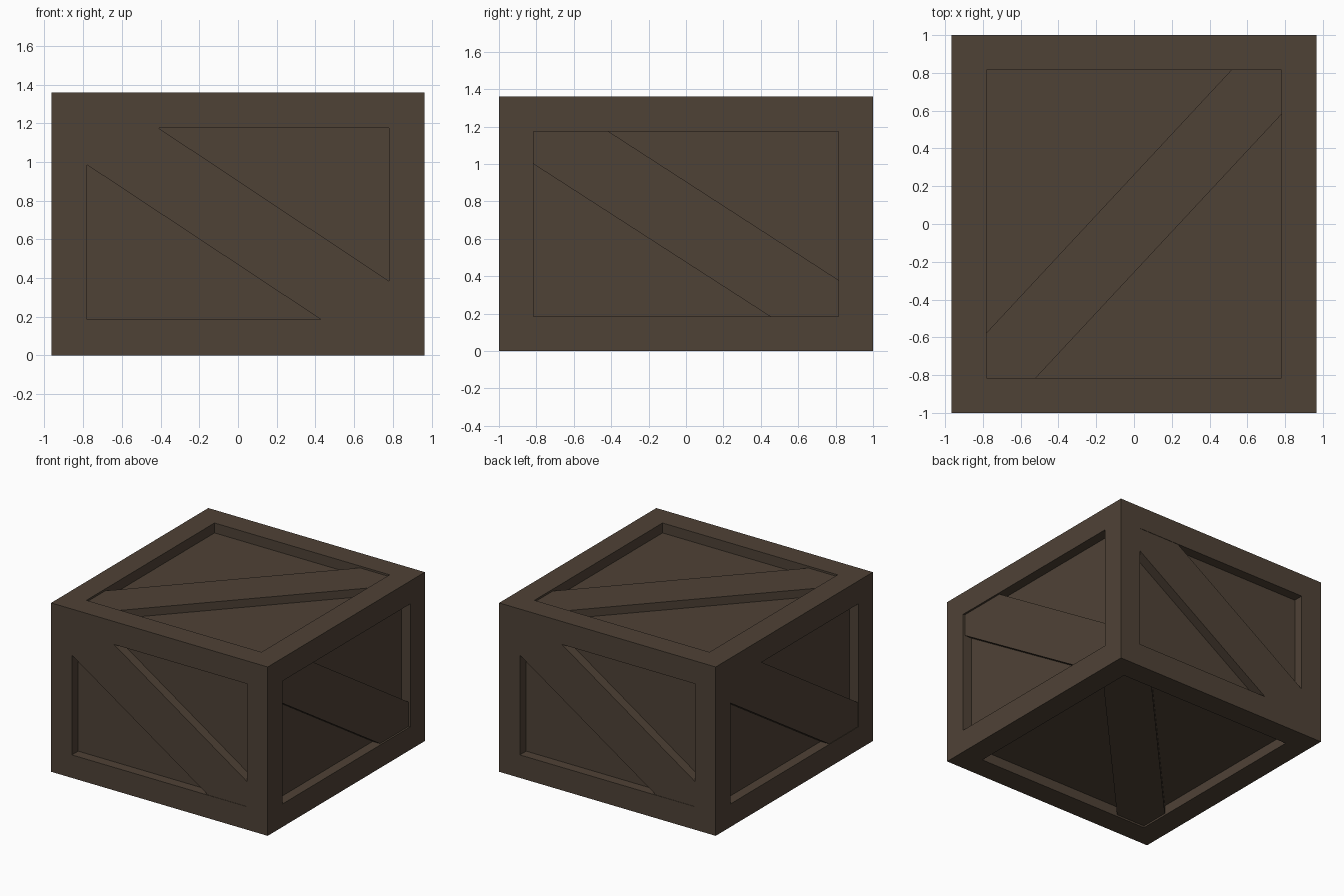
import bpy, bmesh
from mathutils import Vector

if "Cube" in bpy.data.objects:
    bpy.data.objects.remove(bpy.data.objects["Cube"])

HX, HY, H = 0.965, 1.0, 1.36      # half width, half depth, height
B = 0.185                         # beam thickness
D = 0.08                          # panel recess
IX, IY, Z0, Z1 = HX - B, HY - B, B, H - B

wood = bpy.data.materials.new("dark brown wood")
wood.diffuse_color = (0.078, 0.054, 0.037, 1)
wood.use_nodes = True
wood.node_tree.nodes["Principled BSDF"].inputs["Base Color"].default_value = wood.diffuse_color


def finish(name, bm):
    bmesh.ops.recalc_face_normals(bm, faces=bm.faces)
    me = bpy.data.meshes.new(name)
    bm.to_mesh(me)
    bm.free()
    me.materials.append(wood)
    ob = bpy.data.objects.new(name, me)
    bpy.context.collection.objects.link(ob)
    return ob


def box(name, lo, hi):
    bm = bmesh.new()
    bmesh.ops.create_cube(bm, size=1)
    for v in bm.verts:
        v.co = Vector([lo[i] if v.co[i] < 0 else hi[i] for i in range(3)])
    return finish(name, bm)


def brace(name, outline, place, outer, inner):
    """Extrude a 2D outline between two depths; place maps (u, v, depth) to 3D."""
    bm = bmesh.new()
    face = bm.faces.new([bm.verts.new(place(u, v, outer)) for u, v in outline])
    ext = bmesh.ops.extrude_face_region(bm, geom=[face])
    shift = Vector(place(0, 0, inner)) - Vector(place(0, 0, outer))
    for v in ext["geom"]:
        if isinstance(v, bmesh.types.BMVert):
            v.co += shift
    return finish(name, bm)


# recessed panels form one inner box
box("inner_panels", (-HX + D, -HY + D, D), (HX - D, HY - D, H - D))

# corner posts
for sx, nx in ((-1, "left"), (1, "right")):
    for sy, ny in ((-1, "front"), (1, "back")):
        xs, ys = sorted((sx * IX, sx * HX)), sorted((sy * IY, sy * HY))
        box(f"{ny}_{nx}_post", (xs[0], ys[0], 0), (xs[1], ys[1], H))

# top and bottom rails between the posts
for z, nz in ((0, "bottom"), (Z1, "top")):
    for s, nx, ny in ((-1, "left", "front"), (1, "right", "back")):
        xs, ys = sorted((s * IX, s * HX)), sorted((s * IY, s * HY))
        box(f"{nz}_{ny}_rail", (-IX, ys[0], z), (IX, ys[1], z + B))
        box(f"{nz}_{nx}_rail", (xs[0], -IY, z), (xs[1], IY, z + B))

# diagonal braces, back and left are the front and right turned half round
front = [(-IX, Z1), (-0.41, Z1), (IX, 0.385), (IX, Z0), (0.43, Z0), (-IX, 0.985)]
side = [(-IY, Z1), (-0.415, Z1), (IY, 0.38), (IY, Z0), (0.45, Z0), (-IY, 1.0)]
flat = [(-IX, -IY), (-0.52, -IY), (IX, 0.58), (IX, IY), (0.515, IY), (-IX, -0.575)]
brace("front_brace", front, lambda u, v, d: (u, -d, v), HY - 0.003, HY - D - 0.01)
brace("back_brace", front, lambda u, v, d: (-u, d, v), HY - 0.003, HY - D - 0.01)
brace("right_brace", side, lambda u, v, d: (d, u, v), HX - 0.015, HX - D - 0.01)
brace("left_brace", side, lambda u, v, d: (-d, -u, v), HX - 0.004, HX - D - 0.01)
brace("top_brace", flat, lambda u, v, d: (u, v, d), H - 0.015, H - D - 0.01)
brace("bottom_brace", flat, lambda u, v, d: (u, v, d), 0.015, D + 0.01)
